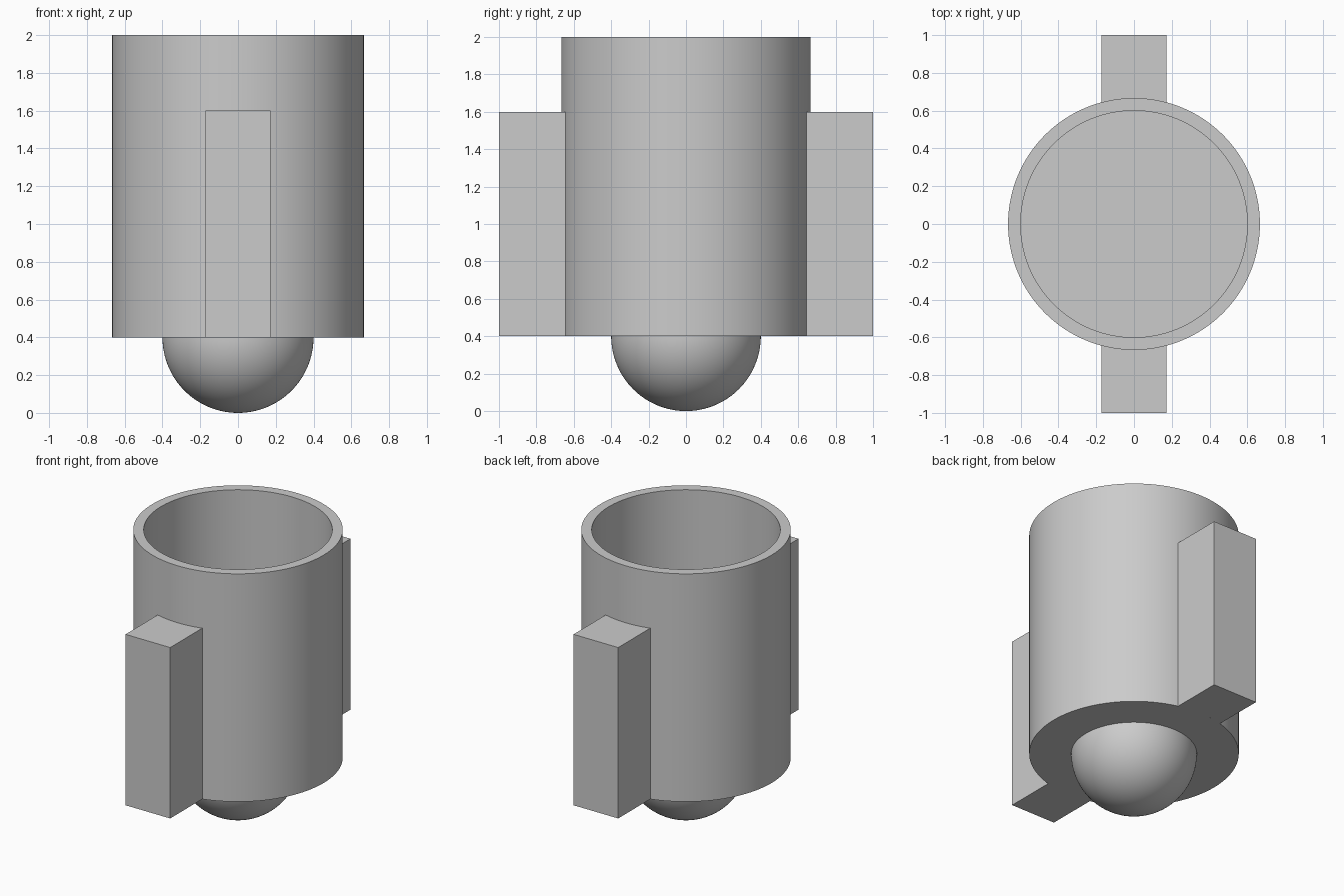
import bpy, bmesh, math

SEGMENTS = 128
OUTER, INNER = 0.6667, 0.6
BASE, FLOOR, TOP = 0.4, 0.4667, 2.0
DOME = 0.4
FIN_HALF, FIN_REACH, FIN_TOP = 0.1733, 1.0, 1.6

if "Cube" in bpy.data.objects:
    bpy.data.objects.remove(bpy.data.objects["Cube"], do_unlink=True)

# One plain grey for everything
grey = bpy.data.materials.new("plain_grey")
grey.use_nodes = True
grey.diffuse_color = (0.6, 0.6, 0.6, 1)
grey.node_tree.nodes["Principled BSDF"].inputs["Base Color"].default_value = grey.diffuse_color


def finish(name, bm):
    bmesh.ops.remove_doubles(bm, verts=bm.verts, dist=1e-5)
    bmesh.ops.recalc_face_normals(bm, faces=bm.faces)
    mesh = bpy.data.meshes.new(name)
    bm.to_mesh(mesh)
    bm.free()
    obj = bpy.data.objects.new(name, mesh)
    bpy.context.collection.objects.link(obj)
    mesh.materials.append(grey)
    bpy.ops.object.select_all(action='DESELECT')
    obj.select_set(True)
    bpy.context.view_layer.objects.active = obj
    bpy.ops.object.shade_smooth_by_angle(angle=math.radians(30))
    return obj


def lathe(name, profile):
    """Spin a list of (radius, height) points about the z axis."""
    bm = bmesh.new()
    verts = [bm.verts.new((r, 0, z)) for r, z in profile]
    edges = [bm.edges.new(pair) for pair in zip(verts, verts[1:])]
    bmesh.ops.spin(bm, geom=verts + edges, cent=(0, 0, 0), axis=(0, 0, 1),
                   angle=math.tau, steps=SEGMENTS, use_merge=True)
    return finish(name, bm)


def fin(name, side):
    """Upright block whose inner face follows the cup wall."""
    bm = bmesh.new()
    spread = math.asin(FIN_HALF / OUTER)
    arc = [spread * (i / 6 - 1) for i in range(13)]
    outline = [(OUTER * math.sin(a), side * OUTER * math.cos(a)) for a in arc]
    outline += [(FIN_HALF, side * FIN_REACH), (-FIN_HALF, side * FIN_REACH)]
    face = bm.faces.new([bm.verts.new((x, y, BASE)) for x, y in outline])
    top = bmesh.ops.extrude_face_region(bm, geom=[face], use_keep_orig=True)
    moved = [v for v in top["geom"] if isinstance(v, bmesh.types.BMVert)]
    bmesh.ops.translate(bm, verts=moved, vec=(0, 0, FIN_TOP - BASE))
    return finish(name, bm)


# Open cup with a flat floor
lathe("cup", [(0, BASE), (OUTER, BASE), (OUTER, TOP),
              (INNER, TOP), (INNER, FLOOR), (0, FLOOR)])

# Rounded underside
quarter = [math.pi / 2 * i / 32 for i in range(33)]
lathe("underside_dome", [(DOME * math.sin(a), BASE - DOME * math.cos(a)) for a in quarter])

# Front and back fins
fin("front_fin", -1)
fin("back_fin", 1)
